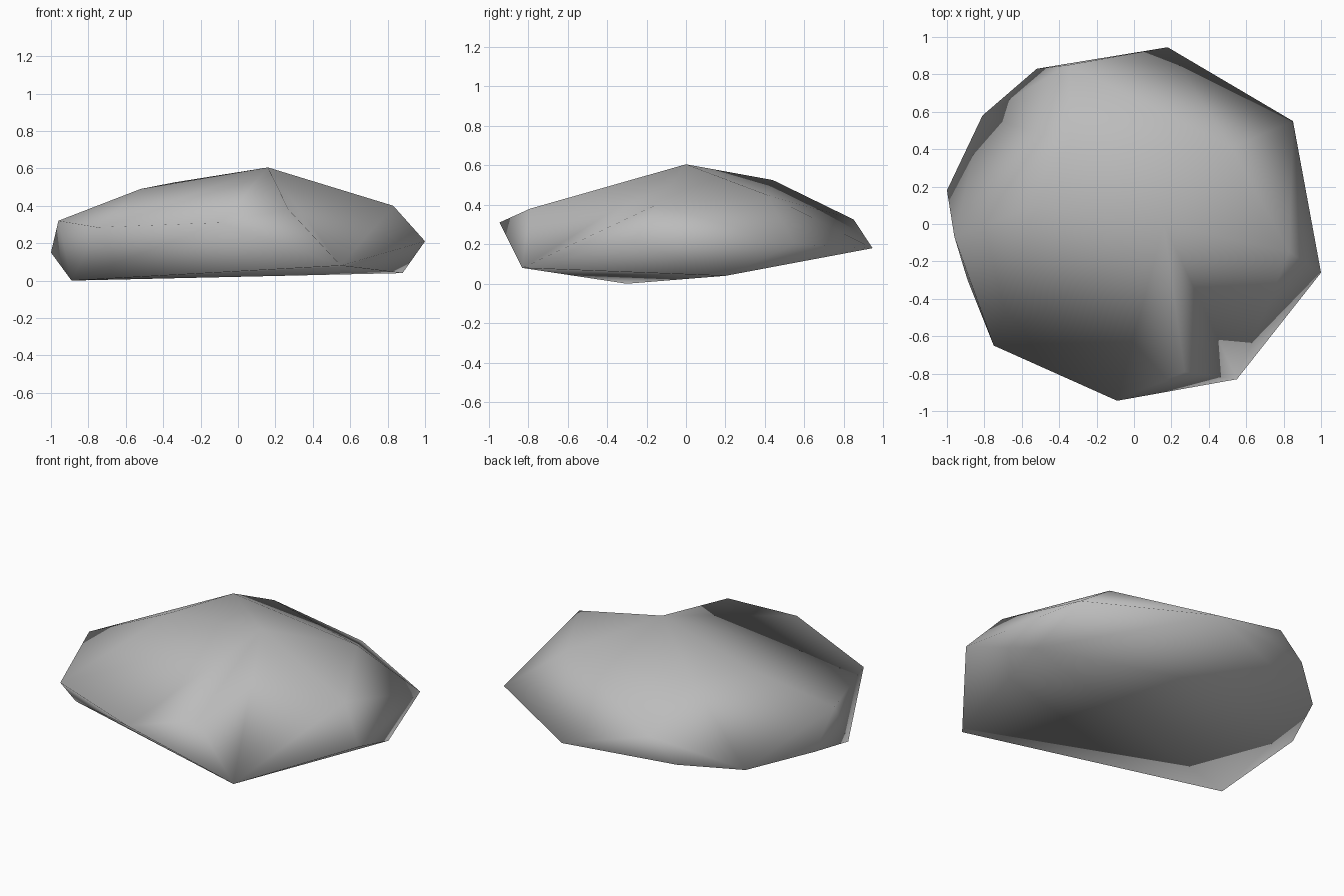
import bpy, bmesh

if "Cube" in bpy.data.objects:
    bpy.data.objects.remove(bpy.data.objects["Cube"])

# Stone colour
stone = bpy.data.materials.new("stone_grey")
stone.diffuse_color = (0.5, 0.5, 0.5, 1)
stone.use_nodes = True
stone.node_tree.nodes["Principled BSDF"].inputs["Base Color"].default_value = stone.diffuse_color

# Corner points of the boulder, from the crown down to the underside
peak, spur = (0.16, 0.0, 0.605), (0.83, -0.15, 0.40)
brow, toe, tip = (0.27, -0.79, 0.38), (0.55, -0.83, 0.08), (1.0, -0.26, 0.21)
crown = [peak, (-0.34, 0.44, 0.525), (-0.52, 0.1, 0.49), (0.52, 0.41, 0.45), spur]
shoulder = [brow, (-0.35, 0.85, 0.325), (-0.96, -0.07, 0.32),
            (-0.09, -0.945, 0.31), (-0.75, -0.65, 0.285)]
waist = [tip, (0.85, 0.55, 0.20), (-0.52, 0.83, 0.19),
         (0.18, 0.945, 0.18), (-1.0, 0.18, 0.15), (-0.81, 0.58, 0.14)]
underside = [toe, (0.88, 0.2, 0.04), (-0.89, -0.3, 0.0)]

# Wrap the corners in a faceted shell
bm = bmesh.new()
corner = {p: bm.verts.new(p) for p in crown + shoulder + waist + underside}
bmesh.ops.convex_hull(bm, input=bm.verts[:])

# Front hollow: replace the bulging faces with a valley from peak to toe
ring = {corner[p] for p in (peak, brow, toe, tip, spur)}
bulge = [f for f in bm.faces if set(f.verts) <= ring]
if len(bulge) == 3:
    bmesh.ops.delete(bm, geom=bulge, context='FACES')
    for tri in ((peak, brow, toe), (peak, toe, spur), (spur, toe, tip)):
        bm.faces.new([corner[p] for p in tri])

loose = [v for v in bm.verts if not v.link_faces]
bmesh.ops.delete(bm, geom=loose, context='VERTS')
bmesh.ops.recalc_face_normals(bm, faces=bm.faces[:])

# Soft shading over the whole stone
for f in bm.faces:
    f.smooth = True

mesh = bpy.data.meshes.new("boulder")
bm.to_mesh(mesh)
bm.free()
mesh.materials.append(stone)
bpy.context.collection.objects.link(bpy.data.objects.new("boulder", mesh))
